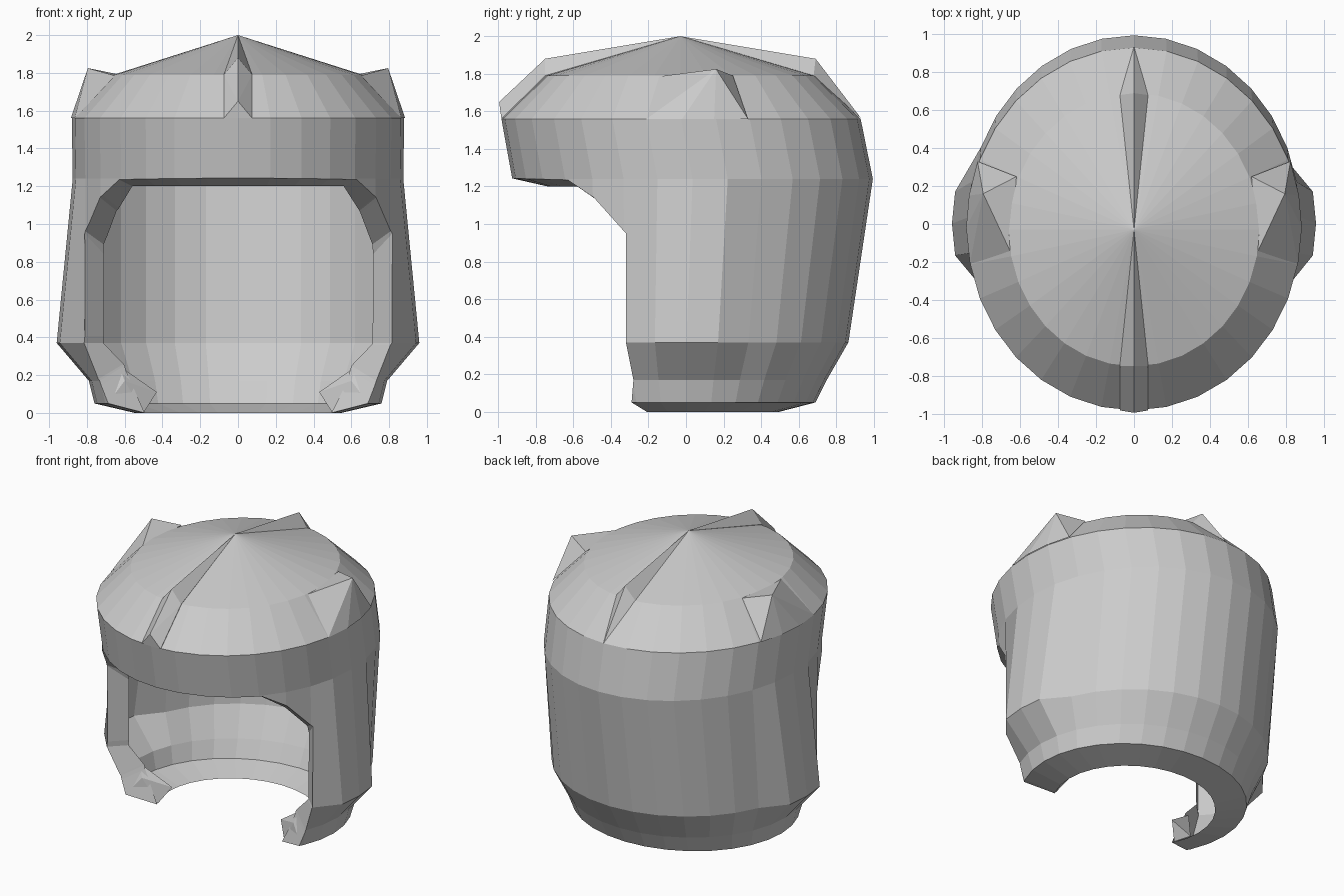
import bpy, bmesh, math

cube = bpy.data.objects.get("Cube")
if cube:
    bpy.data.objects.remove(cube)

grey = bpy.data.materials.new("plain grey")
grey.use_nodes = True
grey.diffuse_color = (0.6, 0.6, 0.6, 1)
grey.node_tree.nodes["Principled BSDF"].inputs["Base Color"].default_value = (0.6, 0.6, 0.6, 1)


def make_object(name, bm):
    bmesh.ops.recalc_face_normals(bm, faces=bm.faces)
    mesh = bpy.data.meshes.new(name)
    bm.to_mesh(mesh)
    bm.free()
    mesh.materials.append(grey)
    obj = bpy.data.objects.new(name, mesh)
    bpy.context.collection.objects.link(obj)
    return obj


def hull(name, points, open_base=True):
    bm = bmesh.new()
    for p in points:
        bm.verts.new(p)
    bmesh.ops.convex_hull(bm, input=bm.verts)
    loose = [v for v in bm.verts if not v.link_faces]
    bmesh.ops.delete(bm, geom=loose, context="VERTS")
    bmesh.ops.recalc_face_normals(bm, faces=bm.faces)
    if open_base:
        base = [f for f in bm.faces if f.normal.z < -0.2]
        bmesh.ops.delete(bm, geom=base, context="FACES")
    return make_object(name, bm)


# Shell rings: height, half width, front y, back y, cheek bulge
RINGS = [
    (1.79, 0.66, -0.75, 0.69, 0),
    (1.56, 0.88, -0.983, 0.93, 0),
    (1.24, 0.875, -0.925, 0.995, 0),
    (0.37, 0.875, -0.86, 0.865, 0.085),
    (0.17, 0.79, -0.75, 0.75, 0),
    (0.05, 0.76, -0.69, 0.69, 0),
]
SIDES = 32

bm = bmesh.new()
rings = []
for z, rx, front, back, bulge in RINGS:
    mid, ry = (front + back) / 2, (back - front) / 2
    ring = []
    for i in range(SIDES):
        a = math.tau * i / SIDES
        x, y = rx * math.cos(a), mid + ry * math.sin(a)
        if abs(y) < 0.22:
            x += math.copysign(bulge, x)
        ring.append(bm.verts.new((x, y, z)))
    rings.append(ring)
for upper, lower in zip(rings, rings[1:]):
    for i in range(SIDES):
        j = (i + 1) % SIDES
        bm.faces.new((upper[i], upper[j], lower[j], lower[i]))
apex = bm.verts.new((0, -0.03, 2.0))
for i in range(SIDES):
    bm.faces.new((rings[0][i], rings[0][(i + 1) % SIDES], apex))
bm.faces.new(rings[-1])
shell = make_object("helmet_shell", bm)

# Face opening, a side profile swept across the width
OPENING = [
    (-0.29, -0.2), (-0.29, 0.05), (-0.28, 0.17), (-0.32, 0.37),
    (-0.32, 0.95), (-0.49, 1.14), (-0.63, 1.235), (-0.93, 1.243),
    (-1.5, 1.25), (-1.5, -0.2),
]
bm = bmesh.new()
face = bm.faces.new([bm.verts.new((-1.5, y, z)) for y, z in OPENING])
swept = bmesh.ops.extrude_face_region(bm, geom=[face])["geom"]
bmesh.ops.translate(bm, vec=(3, 0, 0),
                    verts=[g for g in swept if isinstance(g, bmesh.types.BMVert)])
cutter = make_object("face_opening_cutter", bm)
cutter.hide_render = True
cut = shell.modifiers.new("face opening", "BOOLEAN")
cut.operation = "DIFFERENCE"
cut.solver = "EXACT"
cut.object = cutter
bpy.context.view_layer.objects.active = shell
bpy.ops.object.modifier_apply(modifier=cut.name)
bpy.data.objects.remove(cutter)

# Hollow the shell: the cut and bottom caps are the only faces level across x
bm = bmesh.new()
bm.from_mesh(shell.data)
bm.normal_update()
caps = [f for f in bm.faces if abs(f.normal.x) < 0.005]
bmesh.ops.delete(bm, geom=caps, context="FACES")
bmesh.ops.remove_doubles(bm, verts=bm.verts, dist=0.002)

# Turn a lip inward all along the brow, cheeks and bottom edge
border = [e for e in bm.edges if e.is_boundary]
lip = bmesh.ops.extrude_edge_only(bm, edges=border)["geom"]
for v in [g for g in lip if isinstance(g, bmesh.types.BMVert)]:
    x, y, z = v.co
    if z < 0.06:
        v.co = (x * 0.72, y * 0.72, 0)
    elif z < 0.3:
        v.co = (x * 0.82, y + 0.08, z + 0.08)
    elif z < 0.96:
        v.co = (x * 0.875, y + 0.1, z - (0.11 if z > 0.9 else 0))
    elif z < 1.22:
        v.co = (x * 0.88, y + 0.1, z - 0.07)
    else:
        v.co = (x * 0.89, y * (0.9 - 0.12 * (1 - abs(x) / 0.63)), 1.2)
bmesh.ops.recalc_face_normals(bm, faces=bm.faces)
bm.to_mesh(shell.data)
bm.free()

# Crest ridges running fore and aft from the crown
W = 0.075
hull("front_crest", [
    (0, -0.03, 2.0), (0, -0.75, 1.88), (0, -0.995, 1.65),
    (W, -0.75, 1.79), (-W, -0.75, 1.79), (W, -0.983, 1.56), (-W, -0.983, 1.56),
])
hull("back_crest", [
    (0, -0.03, 2.0), (0, 0.69, 1.88), (0, 0.935, 1.56),
    (W, 0.68, 1.79), (-W, 0.68, 1.79),
])

# Small pointed ears on the rim of the crown
for name, s in (("left_ear", 1), ("right_ear", -1)):
    hull(name, [
        (s * 0.865, -0.21, 1.56), (s * 0.885, -0.02, 1.56), (s * 0.87, 0.15, 1.56),
        (s * 0.825, 0.33, 1.56), (s * 0.795, 0.16, 1.825),
        (s * 0.65, -0.15, 1.785), (s * 0.62, 0.25, 1.79),
    ])

# Hooked chin tips at the lower front corners
for name, s in (("left_chin_tip", 1), ("right_chin_tip", -1)):
    hull(name, [
        (s * 0.43, -0.13, 0.11), (s * 0.50, -0.19, 0.0), (s * 0.63, -0.2, 0.25),
        (s * 0.69, -0.28, 0.05), (s * 0.60, -0.23, 0.17), (s * 0.58, -0.12, 0.04),
    ], open_base=False)
